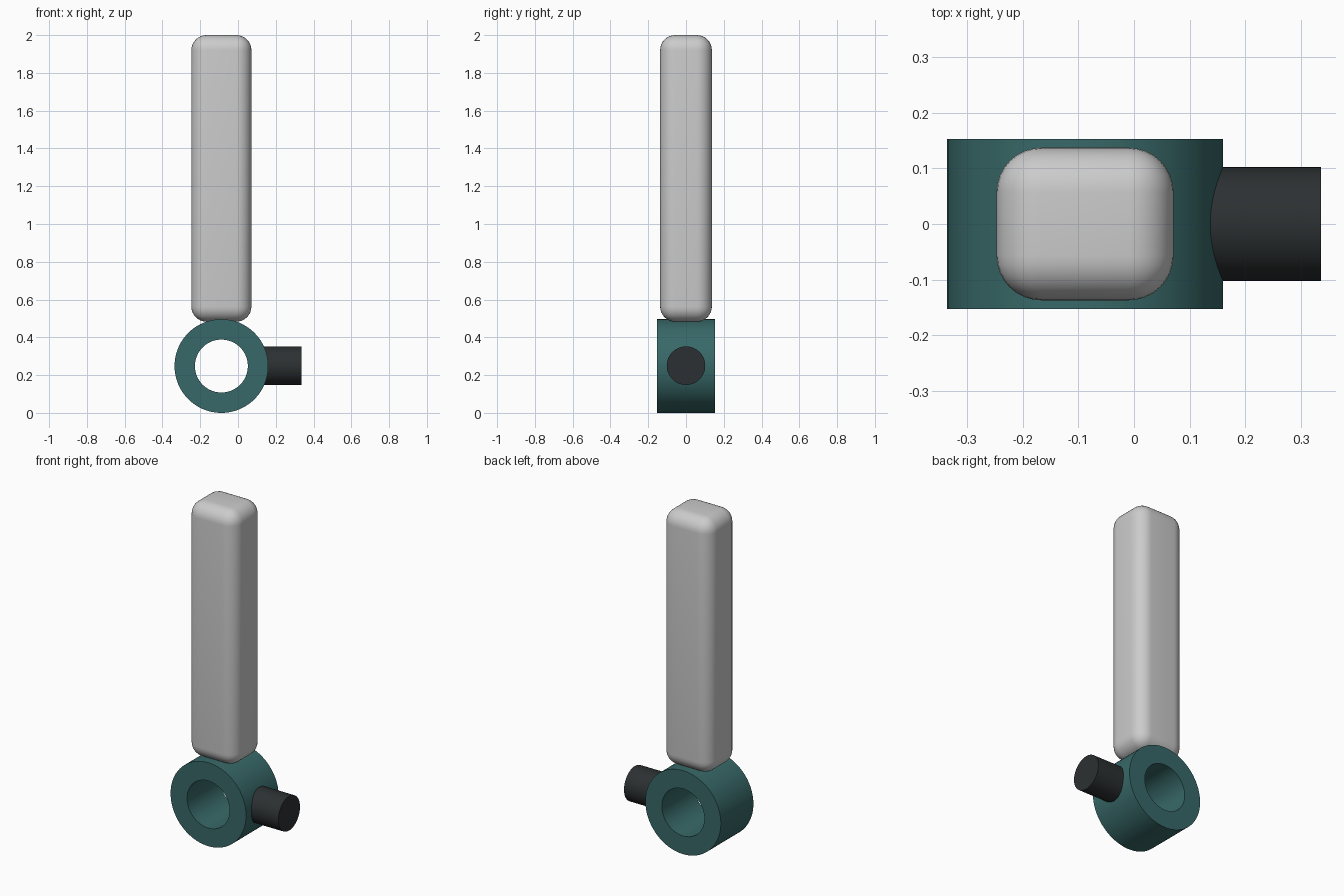
import bpy, bmesh, math

if "Cube" in bpy.data.objects:
    bpy.data.objects.remove(bpy.data.objects["Cube"])

CX, CZ = -0.088, 0.248   # ring centre


def material(name, rgb):
    m = bpy.data.materials.new(name)
    m.diffuse_color = (*rgb, 1)
    m.use_nodes = True
    m.node_tree.nodes["Principled BSDF"].inputs["Base Color"].default_value = m.diffuse_color
    return m


def smooth(ob, angle=35):
    bpy.ops.object.select_all(action='DESELECT')
    ob.select_set(True)
    bpy.context.view_layer.objects.active = ob
    bpy.ops.object.shade_smooth_by_angle(angle=math.radians(angle))


# Ring: rectangular section spun around the y axis
def make_ring(r_out, r_in, half, n=96):
    bm = bmesh.new()
    section = [(r_out, -half), (r_out, half), (r_in, half), (r_in, -half)]
    loops = []
    for i in range(n):
        a = 2 * math.pi * i / n
        loops.append([bm.verts.new((r * math.cos(a), y, r * math.sin(a))) for r, y in section])
    for i in range(n):
        p, q = loops[i], loops[(i + 1) % n]
        for k in range(4):
            j = (k + 1) % 4
            bm.faces.new((p[k], p[j], q[j], q[k]))
    bmesh.ops.recalc_face_normals(bm, faces=bm.faces)
    me = bpy.data.meshes.new("ring")
    bm.to_mesh(me)
    bm.free()
    ob = bpy.data.objects.new("ring", me)
    bpy.context.collection.objects.link(ob)
    return ob


ring = make_ring(0.248, 0.14, 0.153)
ring.location = (CX, 0, CZ)
ring.data.materials.append(material("teal", (0.04, 0.14, 0.14)))
smooth(ring)

# Side peg, rooted inside the ring wall
x0, x1 = 0.10, 0.336
bpy.ops.mesh.primitive_cylinder_add(vertices=64, radius=0.102, depth=x1 - x0,
                                    location=((x0 + x1) / 2, 0, 0.25),
                                    rotation=(0, math.pi / 2, 0))
peg = bpy.context.object
peg.name = "side_peg"
peg.data.materials.append(material("black", (0.025, 0.03, 0.032)))
smooth(peg)

# Handle bar: rounded box
z0, z1 = 0.483, 2.0
bpy.ops.mesh.primitive_cube_add(size=1, location=(CX, 0, (z0 + z1) / 2))
bar = bpy.context.object
bar.name = "handle_bar"
bar.scale = (0.318, 0.274, z1 - z0)
bpy.ops.object.transform_apply(location=False, rotation=False, scale=True)
bev = bar.modifiers.new("round", 'BEVEL')
bev.width = 0.08
bev.segments = 8
bpy.ops.object.modifier_apply(modifier=bev.name)
bar.data.materials.append(material("light_grey", (0.6, 0.62, 0.61)))
smooth(bar)
